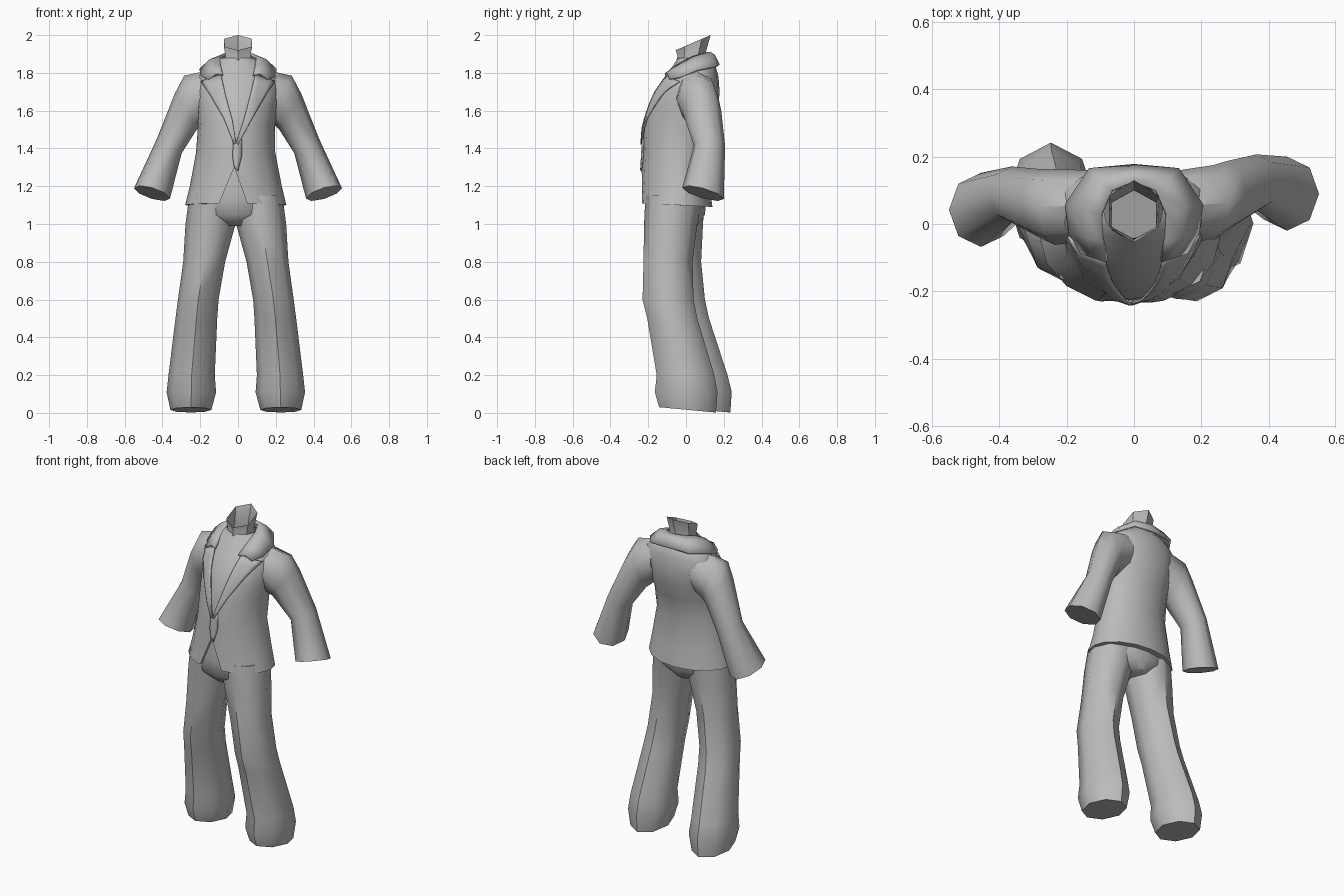
import bpy, bmesh, math
from mathutils import Vector
from mathutils.bvhtree import BVHTree

if "Cube" in bpy.data.objects:
    bpy.data.objects.remove(bpy.data.objects["Cube"])

grey = bpy.data.materials.new("cloth grey")
grey.use_nodes = True
grey.diffuse_color = (0.5, 0.5, 0.5, 1)
grey.node_tree.nodes["Principled BSDF"].inputs["Base Color"].default_value = (0.5, 0.5, 0.5, 1)


def make(name, bm, angle=50):
    bmesh.ops.recalc_face_normals(bm, faces=bm.faces)
    mesh = bpy.data.meshes.new(name)
    bm.to_mesh(mesh)
    bm.free()
    mesh.materials.append(grey)
    ob = bpy.data.objects.new(name, mesh)
    bpy.context.collection.objects.link(ob)
    bpy.ops.object.select_all(action="DESELECT")
    ob.select_set(True)
    bpy.context.view_layer.objects.active = ob
    bpy.ops.object.shade_smooth_by_angle(angle=math.radians(angle))
    return ob


def loft(rings, caps=(True, True)):
    bm = bmesh.new()
    rows = [[bm.verts.new(p) for p in ring] for ring in rings]
    n = len(rows[0])
    for a, b in zip(rows, rows[1:]):
        for i in range(n):
            j = (i + 1) % n
            bm.faces.new((a[i], a[j], b[j], b[i]))
    for row, cap in zip((rows[0], rows[-1]), caps):
        if cap:
            bm.faces.new(row)
    bmesh.ops.recalc_face_normals(bm, faces=bm.faces)
    return bm


def level_ring(z, left, right, front, back, mid, n=16, tilt=0.0):
    """Ring at height z with its widest point at y = mid; tilt lifts the front."""
    cx, rx = (left + right) / 2, (left - right) / 2
    ring = []
    for i in range(n):
        c, s = math.cos(math.tau * i / n), math.sin(math.tau * i / n)
        y = mid + s * ((back - mid) if s > 0 else (mid - front))
        ring.append(Vector((cx + rx * c, y, z - tilt * s)))
    return ring


def span_ring(outer, inner, front, back, lift=0.0, n=8):
    """Ring spanning two (x, z) points and a y range; lift raises the front."""
    o, i = Vector((outer[0], 0, outer[1])), Vector((inner[0], 0, inner[1]))
    mid = (o + i) / 2 + Vector((0, (front + back) / 2, 0))
    a, b = (o - i) / 2, Vector((0, (back - front) / 2, -lift))
    return [mid + a * math.cos(math.tau * k / n) + b * math.sin(math.tau * k / n) for k in range(n)]


# Jacket body: z, left, right, front, back, widest y
body = [
    (1.10, 0.256, -0.28, -0.243, 0.14, -0.04),
    (1.20, 0.232, -0.255, -0.238, 0.125, -0.03),
    (1.38, 0.197, -0.222, -0.23, 0.105, -0.02),
    (1.52, 0.195, -0.212, -0.225, 0.14, 0.0),
    (1.62, 0.215, -0.222, -0.2, 0.172, 0.03),
    (1.70, 0.225, -0.23, -0.168, 0.178, 0.05),
    (1.78, 0.215, -0.22, -0.112, 0.172, 0.06),
    (1.83, 0.165, -0.17, -0.075, 0.158, 0.06),
    (1.88, 0.085, -0.09, -0.042, 0.12, 0.04),
]
bm = loft([level_ring(*row, tilt=0.01 if k == 0 else 0) for k, row in enumerate(body)], (True, False))
tree = BVHTree.FromBMesh(bm)
jacket = make("jacket_body", bm)

# Open notch below the jacket fastening
notch = [(-0.02, 1.30), (-0.125, 1.05), (0.07, 1.05)]
cutter = make("notch_cutter", loft([[Vector((x, y, z)) for x, z in notch] for y in (-0.4, -0.12)]))
cutter.hide_render = True
cutter.hide_viewport = True
cut = jacket.modifiers.new("notch", "BOOLEAN")
cut.operation, cut.object, cut.solver = "DIFFERENCE", cutter, "EXACT"


def on_front(x, z, gap):
    hit = tree.ray_cast(Vector((x, -1, z)), Vector((0, 1, 0)))[0]
    return Vector((x, (hit.y if hit else 0.06) - gap, z))


def strip(name, inner, outer, gap=0.009, cols=5, steps=3):
    """Thin cloth plate laid on the jacket front between two (x, z) edges."""
    def dense(path):
        pts = []
        for a, b in zip(path, path[1:]):
            pts += [Vector(a).lerp(Vector(b), k / steps) for k in range(steps)]
        return pts + [Vector(path[-1])]
    bm = bmesh.new()
    rows = []
    for p, q in zip(dense(inner), dense(outer)):
        line = [p.lerp(q, c / cols) for c in range(cols + 1)]
        rows.append([bm.verts.new(on_front(v.x, v.y, gap)) for v in line])
    for a, b in zip(rows, rows[1:]):
        for c in range(cols):
            bm.faces.new((a[c], a[c + 1], b[c + 1], b[c]))
    ob = make(name, bm)
    sol = ob.modifiers.new("thickness", "SOLIDIFY")
    sol.thickness, sol.offset = 0.008, 0
    return ob


# Lapels and the front closing edge
for side, s in (("left", 1), ("right", -1)):
    strip(side + "_lapel",
          [(s * 0.09, 1.79), (s * 0.065, 1.68), (s * 0.03, 1.55), (-0.01, 1.43)],
          [(s * 0.195, 1.755), (s * 0.145, 1.68), (s * 0.075, 1.56), (s * 0.01 - 0.01, 1.42)])
strip("front_edge", [(-0.025, 1.43), (-0.03, 1.36), (-0.02, 1.30)],
      [(0.02, 1.45), (0.02, 1.36), (0.0, 1.28)], gap=0.005, cols=2)

# Collar folded around the neck
inner = [(0, 0.125, 1.905), (0.065, 0.1, 1.9), (0.095, 0.03, 1.88), (0.09, -0.05, 1.835), (0.08, -0.11, 1.79)]
outer = [(0, 0.172, 1.84), (0.13, 0.162, 1.835), (0.2, 0.06, 1.815), (0.19, -0.02, 1.78), (0.155, -0.085, 1.765)]


def both_sides(path):
    return [Vector((-x, y, z)) for x, y, z in reversed(path[1:])] + [Vector(p) for p in path]


bm = bmesh.new()
ins, outs = both_sides(inner), both_sides(outer)
bulge = [(p + q) / 2 + Vector((0, 0, 0.018)) for p, q in zip(ins, outs)]
rows = [[bm.verts.new(p) for p in row] for row in (ins, bulge, outs)]
for a, b in zip(rows, rows[1:]):
    for k in range(len(a) - 1):
        bm.faces.new((a[k], a[k + 1], b[k + 1], b[k]))
collar = make("collar", bm)
sol = collar.modifiers.new("thickness", "SOLIDIFY")
sol.thickness, sol.offset = 0.015, 0

# Six-sided neck, open at its slanted top


def neck_ring(z, rx, front, back, slope):
    pts = []
    for k in range(6):
        t = math.tau * (k + 0.5) / 6
        c, s = math.cos(t) / math.cos(math.pi / 6), math.sin(t)
        pts.append(Vector((rx * c, (front + back) / 2 + s * (back - front) / 2, z + slope * s)))
    return pts


make("neck", loft([neck_ring(1.78, 0.095, -0.08, 0.12, 0.03), neck_ring(1.89, 0.066, -0.045, 0.1, 0.0),
                   neck_ring(1.96, 0.075, -0.055, 0.13, 0.04)], (True, False)))

# Sleeves: outer point, inner point, front y, back y, front lift
sleeve = [
    ((0.15, 1.815), (0.12, 1.58), -0.05, 0.16, 0),
    ((0.285, 1.785), (0.185, 1.53), -0.05, 0.175, 0),
    ((0.335, 1.69), (0.215, 1.505), -0.02, 0.187, 0),
    ((0.43, 1.45), (0.298, 1.375), 0.042, 0.207, 0),
    ((0.55, 1.19), (0.36, 1.135), -0.02, 0.2, 0.03),
]
for side, s in (("left", 1), ("right", -1)):
    rings = []
    for k, (o, i, f, b, lift) in enumerate(sleeve):
        shift = -0.012 * k if s < 0 else 0
        rings.append([Vector((s * p.x, p.y + shift, p.z)) for p in span_ring(o, i, f, b, lift)])
    make(side + "_sleeve", loft(rings))

# Trouser hips
make("trouser_hips", loft([
    level_ring(1.31, 0.18, -0.2, -0.212, 0.09, -0.04),
    level_ring(1.15, 0.225, -0.25, -0.222, 0.11, -0.05),
    level_ring(1.05, 0.2, -0.22, -0.212, 0.1, -0.05),
    level_ring(0.99, 0.08, -0.1, -0.15, 0.06, -0.05)]))

# Trouser legs: z, outer x, inner x, front, back, bottom tilt
leg_left = [
    (1.15, 0.235, -0.03, -0.215, 0.09, 0),
    (1.0, 0.255, -0.01, -0.222, 0.06, 0),
    (0.8, 0.267, 0.045, -0.225, 0.035, 0),
    (0.6, 0.295, 0.08, -0.23, 0.04, 0),
    (0.5, 0.308, 0.087, -0.205, 0.06, 0),
    (0.2, 0.345, 0.1, -0.155, 0.15, 0),
    (0.11, 0.355, 0.093, -0.165, 0.167, 0),
    (0.016, 0.335, 0.118, -0.142, 0.158, 0.014),
]
shifts = [0.01, 0.03, 0.045, 0.06, 0.062, 0.07, 0.075, 0.077]
for side, s in (("left", 1), ("right", -1)):
    rings = []
    for (z, o, i, f, b, lift), d in zip(leg_left, shifts):
        ring = span_ring((o, z), (i, z), f, b, lift)
        move = 0 if s > 0 else d
        rings.append([Vector((s * p.x - (0.023 if s < 0 else 0), p.y + move, p.z)) for p in ring])
    make(side + "_trouser_leg", loft(rings))
